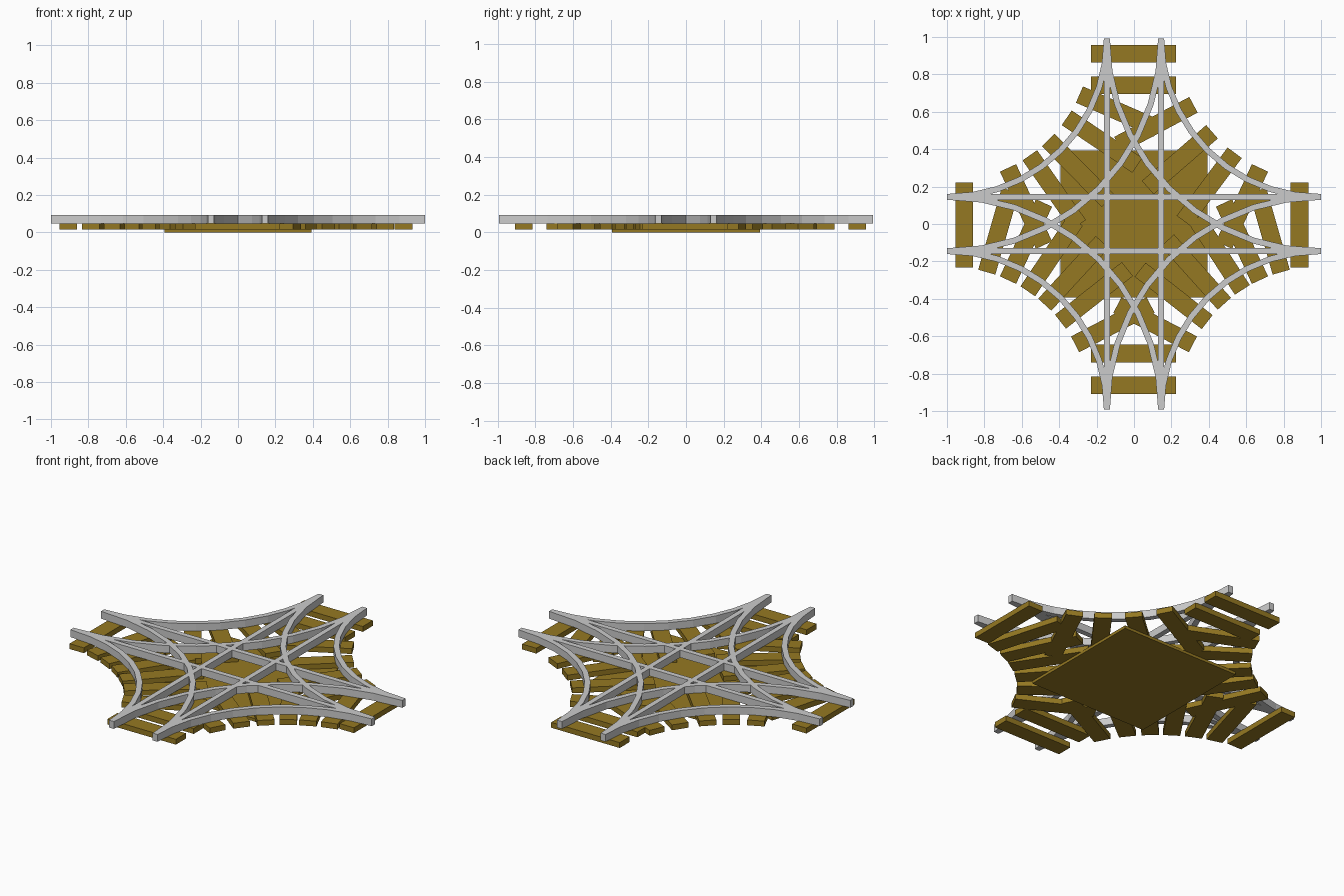
import bpy, bmesh
from math import cos, sin, pi, radians

if "Cube" in bpy.data.objects:
    bpy.data.objects.remove(bpy.data.objects["Cube"])

wood = bpy.data.materials.new("wood")
wood.diffuse_color = (0.30, 0.19, 0.016, 1)
wood.use_nodes = True
wood.node_tree.nodes["Principled BSDF"].inputs["Base Color"].default_value = wood.diffuse_color

PLATE_TOP, TIE_TOP, RAIL_TOP = 0.016, 0.048, 0.092
GAUGE = 0.145      # half the distance between rails
RAIL_W = 0.032
END = 0.993
SEGMENTS = 10


def finish(name, bm, mat=None):
    bmesh.ops.recalc_face_normals(bm, faces=bm.faces)
    mesh = bpy.data.meshes.new(name)
    bm.to_mesh(mesh)
    bm.free()
    obj = bpy.data.objects.new(name, mesh)
    bpy.context.collection.objects.link(obj)
    if mat:
        mesh.materials.append(mat)
    return obj


def box(name, x, y, sx, sy, z0, z1, angle=0, mat=None):
    bm = bmesh.new()
    bmesh.ops.create_cube(bm, size=1)
    bmesh.ops.scale(bm, vec=(sx, sy, z1 - z0), verts=bm.verts)
    obj = finish(name, bm, mat)
    obj.location = (x, y, (z0 + z1) / 2)
    obj.rotation_euler.z = angle
    return obj


def curved_rail(name, sx, sy, radius):
    """Quarter-circle rail around the corner (sx, sy)."""
    bm = bmesh.new()
    rings = []
    for i in range(SEGMENTS + 1):
        a = pi / 2 * i / SEGMENTS
        ring = []
        for dr, z in ((-1, TIE_TOP), (1, TIE_TOP), (1, RAIL_TOP), (-1, RAIL_TOP)):
            r = radius + dr * RAIL_W / 2
            ring.append(bm.verts.new((sx * (END - r * cos(a)), sy * (END - r * sin(a)), z)))
        rings.append(ring)
    for a, b in zip(rings, rings[1:]):
        for k in range(4):
            bm.faces.new((a[k], a[(k + 1) % 4], b[(k + 1) % 4], b[k]))
    bm.faces.new(rings[0])
    bm.faces.new(rings[-1])
    finish(name, bm)


# Base plate
box("base_plate", 0, 0, 0.785, 0.785, 0, PLATE_TOP + 0.002, mat=wood)

# Straight rails
for s in (-1, 1):
    box("straight_rail_x", 0, s * GAUGE, 2.0, RAIL_W, TIE_TOP, RAIL_TOP)
    box("straight_rail_y", s * GAUGE, 0, RAIL_W, 1.98, TIE_TOP, RAIL_TOP)

# Curved rail pairs linking neighbouring arms
for sx in (-1, 1):
    for sy in (-1, 1):
        curved_rail("outer_curved_rail", sx, sy, END - GAUGE)
        curved_rail("inner_curved_rail", sx, sy, END + GAUGE)

# Square ties at the arm ends
TIE_L, TIE_W = 0.455, 0.095
for y in (0.91, 0.742, -0.693, -0.862):
    box("end_tie_y", -0.003, y, TIE_L, TIE_W, PLATE_TOP, TIE_TOP, mat=wood)
for x in (-0.908, 0.885):
    box("end_tie_x", x, -0.005, TIE_W, TIE_L, PLATE_TOP, TIE_TOP, mat=wood)

# Fanned ties under each curve, angles in degrees around the corner
fans = {
    (-1, -1): (74, 65, 56, 47.4, 38.2, 27.5),
    (1, -1): (74, 65, 57, 48, 38, 27.5),
    (-1, 1): (23.5, 34, 45.5, 55, 65),
    (1, 1): (28, 41, 53.3, 65),
}
for (sx, sy), angles in fans.items():
    for deg in angles:
        a = radians(deg)
        r = 1.0
        box("fan_tie", sx * (1 - r * cos(a)), sy * (1 - r * sin(a)), TIE_L, TIE_W,
            PLATE_TOP, TIE_TOP, a * sx * sy, wood)
